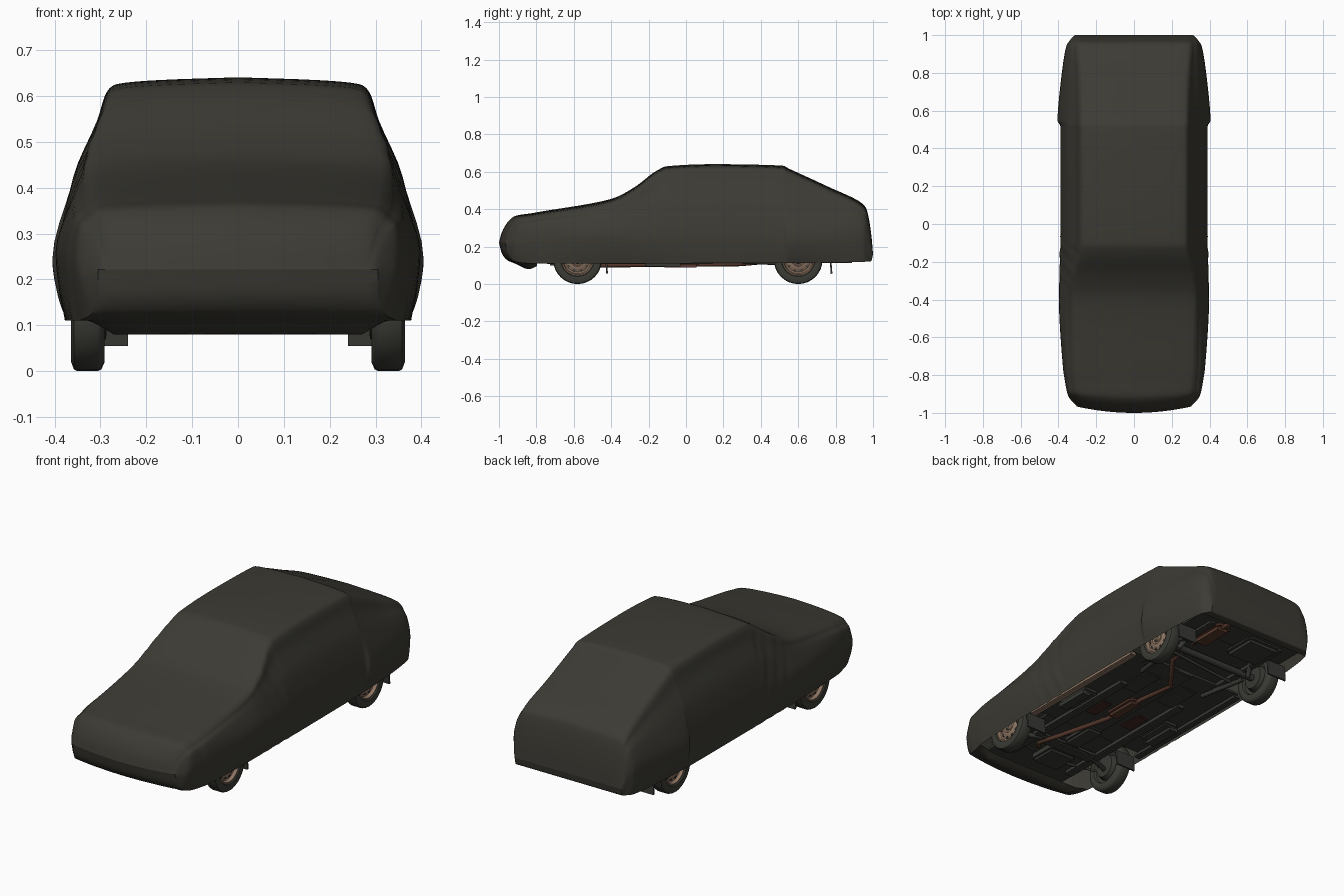
import bpy, bmesh, math
from mathutils import Vector

if "Cube" in bpy.data.objects:
    bpy.data.objects.remove(bpy.data.objects["Cube"])


def material(name, rgb):
    m = bpy.data.materials.new(name)
    m.diffuse_color = (*rgb, 1)
    m.use_nodes = True
    m.node_tree.nodes["Principled BSDF"].inputs["Base Color"].default_value = m.diffuse_color
    return m


COVER = material("cover_cloth", (0.045, 0.043, 0.034))
RUBBER = material("tyre_rubber", (0.045, 0.045, 0.037))
TAN = material("wheel_tan", (0.27, 0.18, 0.125))
RUST = material("exhaust_rust", (0.095, 0.040, 0.025))
UNDER = material("underbody_dark", (0.040, 0.041, 0.035))
MAROON = material("primer_maroon", (0.055, 0.022, 0.016))


def finish(name, bm, mat, angle=40):
    bmesh.ops.remove_doubles(bm, verts=bm.verts, dist=1e-5)
    bmesh.ops.recalc_face_normals(bm, faces=bm.faces)
    me = bpy.data.meshes.new(name)
    bm.to_mesh(me)
    bm.free()
    me.materials.append(mat)
    ob = bpy.data.objects.new(name, me)
    bpy.context.collection.objects.link(ob)
    bpy.ops.object.select_all(action='DESELECT')
    ob.select_set(True)
    bpy.context.view_layer.objects.active = ob
    bpy.ops.object.shade_smooth_by_angle(angle=math.radians(angle))
    return ob


def spline(pts, n):
    """Smooth interpolation through points of any dimension."""
    L = len(pts)
    t = [0.0]
    for a, b in zip(pts, pts[1:]):
        d = math.sqrt(sum((p - q) ** 2 for p, q in zip(a, b)))
        t.append(t[-1] + max(d, 1e-4) ** 0.7)

    def tangent(i, k):
        if i in (0, L - 1):
            j = min(i, L - 2)
            return (pts[j + 1][k] - pts[j][k]) / (t[j + 1] - t[j])
        a = (pts[i][k] - pts[i - 1][k]) / (t[i] - t[i - 1])
        b = (pts[i + 1][k] - pts[i][k]) / (t[i + 1] - t[i])
        return 0.0 if a * b <= 0 else 2 * a * b / (a + b)

    out = []
    for i in range(L - 1):
        h = t[i + 1] - t[i]
        for s in range(n):
            u = s / n
            out.append([(2*u**3 - 3*u*u + 1) * pts[i][k] + (u**3 - 2*u*u + u) * h * tangent(i, k)
                        + (3*u*u - 2*u**3) * pts[i+1][k] + (u**3 - u*u) * h * tangent(i+1, k)
                        for k in range(len(pts[0]))])
    out.append(list(pts[-1]))
    return out


# Cloth cover: y, top z, roof half width, shoulder half width, shoulder fraction,
# widest half width, hem half width, hem z (both ends close to a line)
STATIONS = [
    (-1.00, .222, .27, .29, .75, .30, .305, .222), (-.985, .275, .285, .305, .75, .315, .305, .165),
    (-.95, .335, .30, .325, .78, .345, .32, .125), (-.91, .365, .317, .345, .80, .356, .335, .115),
    (-.83, .378, .325, .352, .80, .367, .35, .110), (-.76, .39, .33, .358, .80, .376, .362, .110),
    (-.40, .455, .335, .362, .75, .398, .375, .11), (-.28, .515, .325, .362, .66, .395, .375, .11),
    (-.15, .61, .29, .36, .585, .392, .375, .11), (-.10, .630, .285, .36, .585, .39, .376, .11),
    (.15, .641, .285, .36, .585, .39, .378, .112), (.515, .633, .285, .36, .585, .39, .376, .112),
    (.55, .617, .286, .361, .585, .405, .375, .112), (.75, .525, .292, .352, .64, .388, .368, .115),
    (.945, .428, .305, .335, .74, .357, .345, .118), (.965, .40, .302, .328, .74, .345, .335, .12),
    (.99, .27, .29, .313, .75, .325, .315, .122), (1.0, .16, .28, .30, .75, .31, .315, .16)]


def section(st):
    y, zt, wt, ws, fs, wm, wh, zb = st
    d = zt - zb
    drop = min(.03, .1 * d)
    fm = .26 + (fs - .585) * 1.07
    top = [(0, zt), (.6 * wt, zt - .2 * drop), (.93 * wt, zt - .5 * drop), (wt, zt - drop),
           (wt + .3 * (ws - wt), zb + d * fs + .66 * (d - drop - d * fs)), (ws, zb + d * fs),
           (wm, zb + d * fm), (wh + .6 * (wm - wh), zb + d * fm * .4), (wh, zb)]
    half = spline(top, 4)
    # chin hanging below the nose between the front corners
    chin = zb - .03 * math.exp(-((y + .845) / .055) ** 2)
    under = [(.92 * wh, zb), (.78 * wh, chin), (.6 * wh, chin), (.3 * wh, chin), (0, chin)]
    bow = .045 * max(0, (-.8 - y) / .2)
    ring = []
    for x, z in half + under:
        # soft vertical folds behind the front wheel
        fold = math.exp(-((y + .2) / .13) ** 2) * max(0, min(1, (x - .28) / .05))
        ring.append(Vector((x + .0022 * fold * math.sin(75 * (y + .4 * z)),
                            y + bow * (x / .35) ** 2, z)))
    return ring, len(half) - 1


bm = bmesh.new()
dense = spline(STATIONS, 6)
for sx in (1, -1):
    rows = []
    for st in dense:
        ring, hem = section(st)
        rows.append([bm.verts.new((v.x * sx, v.y, v.z)) for v in ring])
    for i in range(len(rows) - 1):
        y = dense[i][0]
        last = len(rows[0]) - 1 if (y < -.80 or y > .95) else hem
        for j in range(last):
            bm.faces.new((rows[i][j], rows[i+1][j], rows[i+1][j+1], rows[i][j+1]))
finish("cloth_cover", bm, COVER, 50)


def lathe(name, profile, centre, side, mat, steps=32):
    """Revolve (x, radius) points about the axle."""
    bm = bmesh.new()
    rows = []
    for k in range(steps):
        a = 2 * math.pi * k / steps
        rows.append([bm.verts.new((centre[0] + side * x, centre[1] + r * math.cos(a),
                                   centre[2] + r * math.sin(a))) for x, r in profile])
    for k in range(steps):
        a, b = rows[k], rows[(k + 1) % steps]
        for j in range(len(profile) - 1):
            bm.faces.new((a[j], b[j], b[j+1], a[j+1]))
    return finish(name, bm, mat)


def box(name, c, size, mat, bevel=0.0, tilt=0.0):
    bm = bmesh.new()
    bmesh.ops.create_cube(bm, size=1)
    bmesh.ops.scale(bm, vec=size, verts=bm.verts)
    if bevel:
        bmesh.ops.bevel(bm, geom=bm.edges[:], offset=bevel, segments=2, affect='EDGES')
    ob = finish(name, bm, mat)
    ob.location = c
    ob.rotation_euler.x = tilt
    return ob


def tube(name, pts, r, mat):
    cu = bpy.data.curves.new(name, 'CURVE')
    cu.dimensions = '3D'
    cu.bevel_depth = r
    cu.bevel_resolution = 2
    cu.use_fill_caps = True
    sp = cu.splines.new('POLY')
    sp.points.add(len(pts) - 1)
    for p, q in zip(sp.points, pts):
        p.co = (*q, 1)
    cu.materials.append(mat)
    ob = bpy.data.objects.new(name, cu)
    bpy.context.collection.objects.link(ob)
    bpy.ops.object.select_all(action='DESELECT')
    ob.select_set(True)
    bpy.context.view_layer.objects.active = ob
    bpy.ops.object.convert(target='MESH')


# Wheels, hubs and mud flaps
TYRE = [(-.02, .085), (-.034, .09), (-.037, .11), (-.030, .126), (-.022, .13),
        (.022, .13), (.030, .126), (.036, .11), (.033, .09), (.026, .085)]
RIM = [(-.02, .086), (.027, .088), (.028, .080), (.012, .074), (.010, .066), (.020, .050),
       (.022, .036), (.014, .030), (.016, .022), (.032, .018), (.034, 0)]
for end, wy, fy in (("front", -.58, -.425), ("rear", .60, .775)):
    for side, s in (("right", 1), ("left", -1)):
        c = (s * .328, wy, .13)
        lathe(f"{end}_{side}_tyre", TYRE, c, s, RUBBER)
        lathe(f"{end}_{side}_wheel", RIM, c, s, TAN)
        lathe(f"{end}_{side}_brake_drum", [(-.02, .086), (-.012, .07), (-.04, .06), (-.045, 0)], c, s, UNDER, 20)
        for k in range(10):  # dark vent slots
            a = 2 * math.pi * k / 10
            box(f"{end}_{side}_vent_{k}", (s * .343, wy + .059 * math.cos(a), .13 + .059 * math.sin(a)),
                (.006, .010, .012), UNDER, 0, a)
        box(f"{end}_{side}_mud_flap", (s * .297, fy, .097), (.115, .009, .084), UNDER, 0, .08)

# Floor pan, sills and chassis rails
box("floor_pan", (0, .02, .140), (.70, .78, .012), UNDER)
box("front_pan", (0, -.63, .155), (.50, .52, .012), UNDER)
box("rear_pan", (0, .67, .155), (.50, .56, .012), UNDER)
box("tail_pan", (0, .86, .150), (.64, .19, .012), UNDER)
box("tunnel", (0, .02, .132), (.10, .78, .02), UNDER, .006)
for s in (1, -1):
    box("sill", (s * .345, .01, .122), (.035, .80, .026), TAN if s > 0 else UNDER, .005)
    box("chassis_rail", (s * .19, -.30, .123), (.045, .90, .03), UNDER, .006)
    box("rear_rail", (s * .22, .62, .14), (.035, .55, .03), UNDER, .006)
    box("floor_plate_front", (s * .265, -.12, .124), (.085, .20, .03), UNDER, .008)
    box("jack_plate", (s * .29, -.125, .105), (.05, .19, .022), UNDER)
    box("floor_plate_rear", (s * .12, .20, .130), (.10, .20, .016), UNDER, .006)
    box("floor_plate_middle", (s * .12, -.14, .130), (.07, .14, .016), MAROON, .006)
    tube("control_arm", [(s * .12, -.52, .115), (s * .29, -.58, .11)], .013, UNDER)
    tube("tie_rod", [(s * .10, -.68, .125), (s * .28, -.64, .125)], .007, UNDER)
    tube("trailing_arm", [(s * .20, .30, .12), (s * .24, .58, .11)], .012, UNDER)
    tube("rear_damper", [(s * .23, .63, .10), (s * .19, .72, .19)], .013, UNDER)

# Front crossmember, engine sump, rear axle
box("crossmember", (0, -.54, .118), (.36, .07, .03), UNDER, .008)
box("engine_sump", (-.02, -.66, .125), (.17, .16, .05), UNDER, .012)
box("gearbox", (0, -.40, .122), (.10, .20, .04), UNDER, .012)
tube("rear_axle", [(-.30, .60, .125), (.30, .60, .125)], .018, UNDER)
tube("stabiliser_rod", [(-.25, .50, .12), (.22, .52, .15)], .008, UNDER)
box("spare_well", (-.12, .80, .14), (.20, .20, .04), UNDER, .015)

# Exhaust with two silencers
tube("exhaust_pipe", [(.10, -.64, .13), (.155, -.57, .10), (.12, -.45, .10), (.04, -.16, .103),
                      (.03, .10, .105), (.0, .29, .107), (.07, .38, .115), (.12, .45, .15),
                      (.14, .60, .165), (.155, .70, .14), (.155, .94, .13)], .012, RUST)
box("middle_silencer", (.04, -.03, .108), (.075, .20, .04), RUST, .014)
box("rear_silencer", (.155, .80, .137), (.10, .21, .05), RUST, .018)
